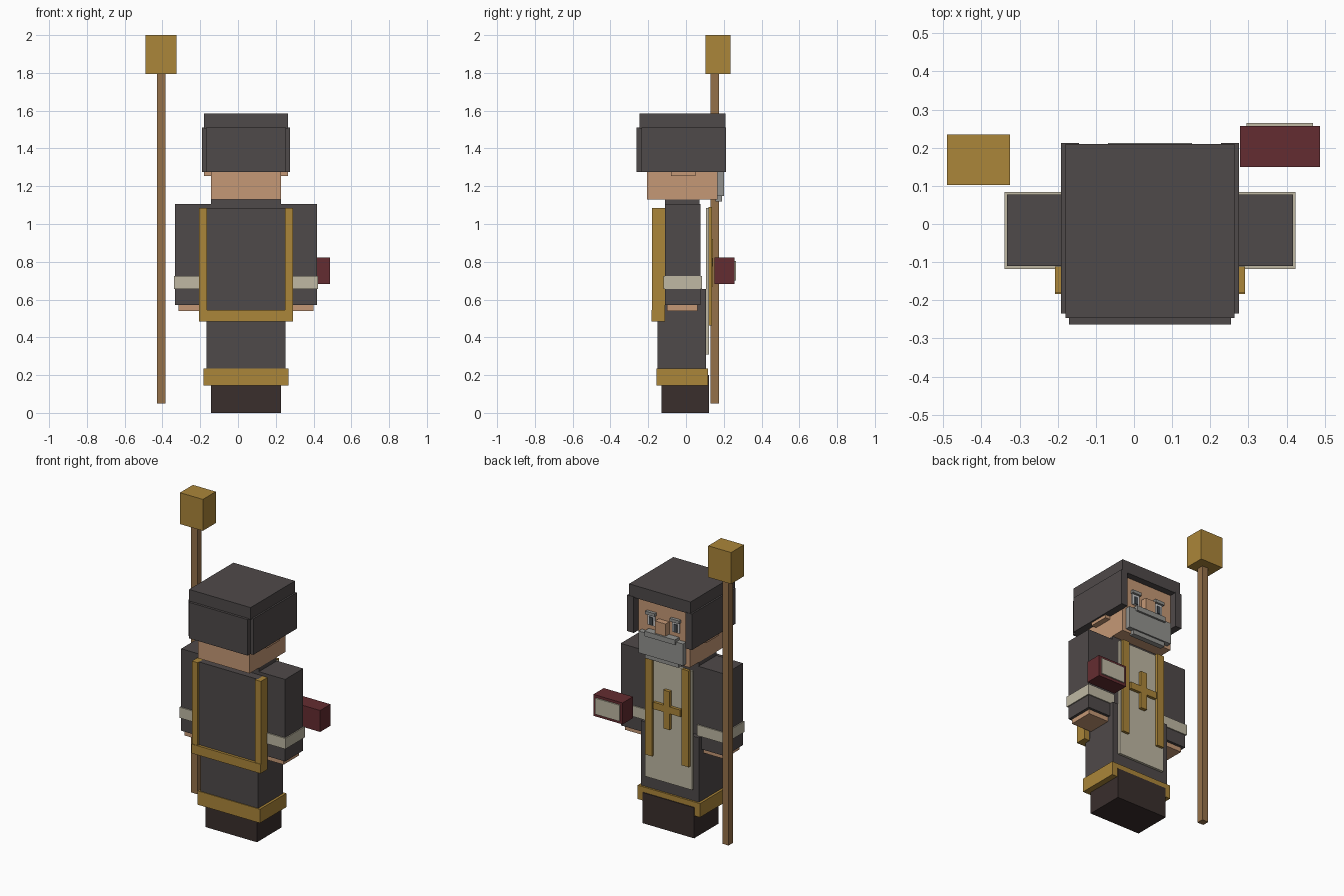
import bpy
import bmesh

CX = 0.042  # centre line of the figure


def material(name, r, g, b):
    m = bpy.data.materials.new(name)
    m.diffuse_color = [(c / 255) ** 2.2 for c in (r, g, b)] + [1]
    return m


cloth = material("dark_cloth", 80, 75, 75)
gold = material("gold", 170, 133, 60)
cream = material("cream", 190, 183, 162)
skin = material("skin", 196, 151, 117)
wood = material("wood", 148, 112, 75)
shoe = material("shoe_leather", 60, 50, 48)
red = material("book_cover", 100, 48, 52)
grey = material("grey_hair", 145, 145, 142)
white = material("eye_white", 205, 205, 205)
pupil = material("pupil", 70, 75, 80)


def box(name, mat, x, y, z):
    """Box from (min, max) ranges on each axis."""
    bm = bmesh.new()
    bmesh.ops.create_cube(bm, size=1)
    for v in bm.verts:
        v.co = [(r[0] + r[1]) / 2 + c * (r[1] - r[0]) for c, r in zip(v.co, (x, y, z))]
    me = bpy.data.meshes.new(name)
    bm.to_mesh(me)
    bm.free()
    me.materials.append(mat)
    ob = bpy.data.objects.new(name, me)
    bpy.context.collection.objects.link(ob)
    return ob


def pair(name, mat, d, y, z):
    """Two boxes mirrored about the figure's centre line; d = distances from it."""
    box(name + "_left", mat, (CX + d[0], CX + d[1]), y, z)
    box(name + "_right", mat, (CX - d[1], CX - d[0]), y, z)


def centred(name, mat, half, y, z):
    box(name, mat, (CX - half, CX + half), y, z)


# Lower body and robe
centred("shoes", shoe, 0.186, (-0.13, 0.122), (0, 0.20))
centred("robe_hem", gold, 0.225, (-0.155, 0.117), (0.145, 0.235))
centred("robe_skirt", cloth, 0.209, (-0.15, 0.105), (0.20, 0.655))
centred("torso", cloth, 0.186, (-0.11, 0.072), (0.56, 1.13))

# Arms
pair("sleeve", cloth, (0.186, 0.375), (-0.11, 0.077), (0.57, 1.105))
pair("cuff", cream, (0.18, 0.382), (-0.118, 0.084), (0.655, 0.725))
pair("hand", skin, (0.205, 0.357), (-0.1, 0.06), (0.54, 0.60))

# Cape with gold trim on the back
centred("cape", cloth, 0.215, (-0.166, -0.11), (0.50, 1.085))
pair("cape_side_trim", gold, (0.207, 0.249), (-0.18, -0.112), (0.485, 1.085))
centred("cape_bottom_trim", gold, 0.249, (-0.183, -0.118), (0.485, 0.545))

# Front panel, stole and cross
centred("front_panel", cream, 0.17, (0.105, 0.121), (0.31, 1.085))
pair("stole", gold, (0.107, 0.158), (0.118, 0.138), (0.462, 1.09))
centred("cross_upright", gold, 0.022, (0.118, 0.143), (0.67, 0.92))
centred("cross_bar", gold, 0.098, (0.118, 0.140), (0.775, 0.82))

# Head and face
centred("head", skin, 0.186, (-0.206, 0.166), (1.13, 1.505))
pair("ear", skin, (0.18, 0.222), (-0.08, 0.05), (1.255, 1.36))
centred("nose", skin, 0.038, (0.16, 0.205), (1.31, 1.39))
pair("eye", white, (0.062, 0.115), (0.16, 0.173), (1.335, 1.405))
pair("pupil", pupil, (0.076, 0.100), (0.16, 0.178), (1.34, 1.39))
pair("eyebrow", grey, (0.055, 0.122), (0.16, 0.187), (1.405, 1.425))
centred("beard", grey, 0.16, (0.16, 0.2), (1.148, 1.29))
centred("beard_tip", grey, 0.12, (0.155, 0.19), (1.12, 1.16))
centred("moustache", grey, 0.11, (0.16, 0.213), (1.275, 1.308))

# Hood
centred("hood_top", cloth, 0.222, (-0.247, 0.21), (1.505, 1.585))
pair("hood_side", cloth, (0.186, 0.233), (-0.235, 0.213), (1.275, 1.51))
centred("hood_back", cloth, 0.212, (-0.263, -0.2), (1.275, 1.51))

# Staff
box("staff_pole", wood, (-0.43, -0.385), (0.13, 0.175), (0.05, 1.80))
box("staff_head", gold, (-0.49, -0.325), (0.102, 0.235), (1.795, 2.0))

# Book
box("book_cover", red, (0.278, 0.488), (0.15, 0.257), (0.682, 0.822))
box("book_pages", cream, (0.295, 0.47), (0.25, 0.265), (0.70, 0.805))
